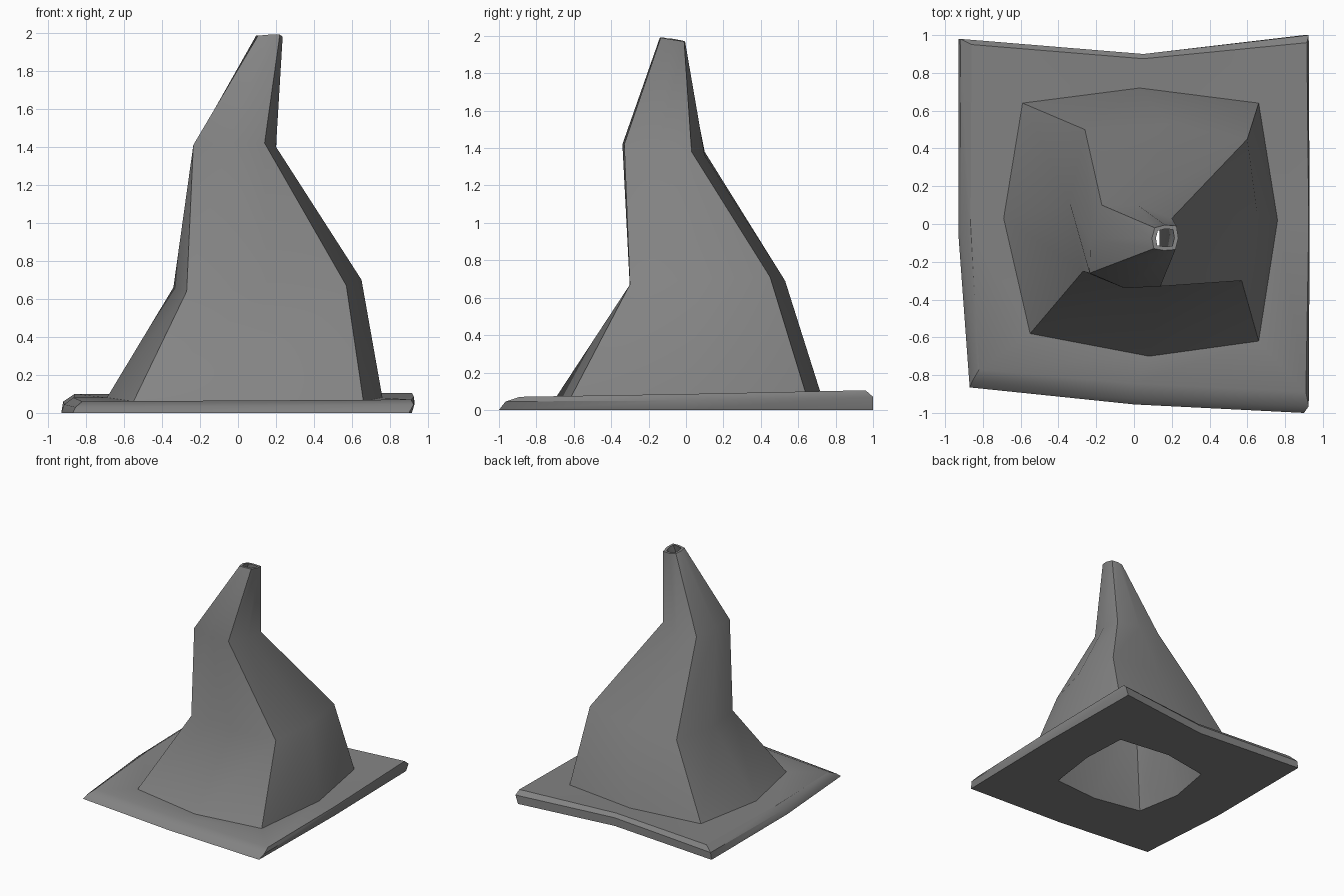
import bpy, bmesh
from mathutils import Vector

grey = bpy.data.materials.new("dark_grey")
grey.diffuse_color = (.23, .23, .23, 1)


def make_lofted(name, rings, angle):
    """Skin a list of equal-length anticlockwise rings."""
    bm = bmesh.new()
    loops = [[bm.verts.new(p) for p in ring] for ring in rings]
    for a, b in zip(loops, loops[1:]):
        n = len(a)
        for i in range(n):
            j = (i + 1) % n
            bm.faces.new((a[i], a[j], b[j], b[i]))
    mesh = bpy.data.meshes.new(name)
    bm.to_mesh(mesh)
    bm.free()
    mesh.materials.append(grey)
    obj = bpy.data.objects.new(name, mesh)
    bpy.context.collection.objects.link(obj)
    bpy.context.view_layer.objects.active = obj
    obj.select_set(True)
    bpy.ops.object.shade_smooth_by_angle(angle=angle)
    obj.select_set(False)
    return obj


def shrink(ring, f):
    """Scale a ring towards its own centre, keeping its heights."""
    c = sum((Vector(p) for p in ring), Vector()) / len(ring)
    return [(c.x + (p[0] - c.x) * f, c.y + (p[1] - c.y) * f, p[2]) for p in ring]


# Rings run: front left, front, front right, right, back right, back, back left, left
# Crooked hollow cone
foot = [(-.55, -.58, .06), (.08, -.70, .06), (.66, -.62, .06), (.76, .02, .08),
        (.66, .64, .09), (.03, .72, .09), (-.59, .64, .09), (-.69, .03, .08)]
waist = [(-.27, -.25, .64), (.15, -.30, .65), (.57, -.30, .67), (.65, .07, .70),
         (.60, .45, .71), (.18, .53, .69), (-.26, .50, .67), (-.34, .11, .66)]
neck = [(-.235, -.26, 1.41), (-.05, -.34, 1.42), (.14, -.33, 1.42), (.20, -.15, 1.40),
        (.20, .03, 1.38), (.02, .10, 1.36), (-.17, .10, 1.38), (-.23, -.08, 1.41)]
tip = [(.105, -.13, 1.985), (.16, -.14, 1.99), (.22, -.135, 1.99), (.235, -.075, 1.98),
       (.225, -.01, 1.97), (.165, -.005, 1.97), (.11, -.02, 1.975), (.095, -.075, 1.985)]
hole = [(-.39, -.39, 0), (.03, -.47, 0), (.44, -.44, 0), (.50, 0, 0),
        (.48, .40, 0), (.02, .46, 0), (-.39, .39, 0), (-.46, 0, 0)]
make_lofted("cone_body", [foot, waist, neck, tip, shrink(tip, .7),
                          shrink(neck, .7), shrink(waist, .72), hole], .78)

# Warped base plate with a wide sloping rim, meeting the cone inside and out
bottom = [(-.87, -.865, 0), (0, -.955, 0), (.90, -1.0, 0), (.915, 0, 0),
          (.90, 1.0, 0), (.05, .90, 0), (-.93, .98, 0), (-.93, -.05, 0)]
rim = [(-.855, -.83, .03), (0, -.925, .035), (.925, -.965, .045), (.93, 0, .05),
       (.925, 1.0, .07), (.05, .90, .07), (-.92, .98, .06), (-.915, -.05, .045)]
top = [(-.82, -.77, .06), (0, -.845, .065), (.91, -.89, .07), (.925, 0, .085),
       (.915, .96, .105), (.05, .875, .10), (-.86, .95, .10), (-.865, 0, .08)]
make_lofted("base_plate", [hole, bottom, rim, top, foot], .6)
